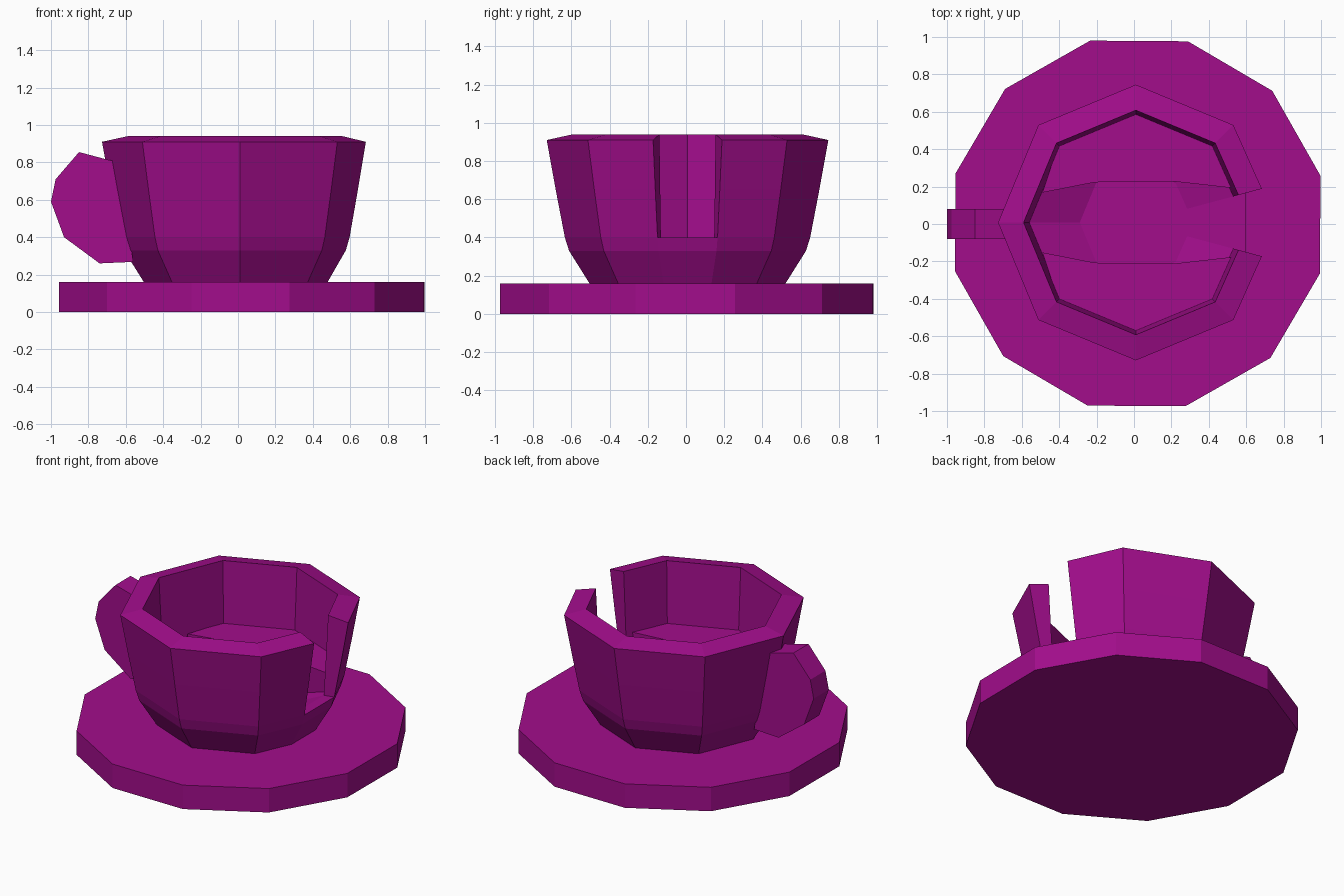
import bpy, bmesh
from math import sin, cos, radians

if "Cube" in bpy.data.objects:
    bpy.data.objects.remove(bpy.data.objects["Cube"])

mat = bpy.data.materials.new("purple")
mat.diffuse_color = (0.36, 0.004, 0.26, 1)
mat.use_nodes = True
mat.node_tree.nodes["Principled BSDF"].inputs["Base Color"].default_value = mat.diffuse_color


def finish(name, bm, loc=(0, 0, 0)):
    bmesh.ops.recalc_face_normals(bm, faces=bm.faces[:])
    me = bpy.data.meshes.new(name)
    bm.to_mesh(me)
    bm.free()
    me.materials.append(mat)
    ob = bpy.data.objects.new(name, me)
    ob.location = loc
    bpy.context.collection.objects.link(ob)
    return ob


def prism(name, points, offset, loc=(0, 0, 0)):
    """Solid made by extruding a flat outline along an offset."""
    bm = bmesh.new()
    face = bm.faces.new([bm.verts.new(p) for p in points])
    out = bmesh.ops.extrude_face_region(bm, geom=[face], use_keep_orig=True)
    moved = [g for g in out["geom"] if isinstance(g, bmesh.types.BMVert)]
    bmesh.ops.translate(bm, verts=moved, vec=offset)
    return finish(name, bm, loc)


# Saucer: twelve-sided slab
saucer_angles = [radians(14.6 + 30 * i) for i in range(12)]
prism("saucer", [(1.01 * cos(a), 1.01 * sin(a), 0) for a in saucer_angles],
      (0, 0, 0.16), (0.02, 0.003, 0))

# Cup: octagonal wall whose right corner is flattened and notched
# Profile runs up the outside, over the rim and down the inside
profile = [(0.51, 0.155), (0.62, 0.33), (0.642, 0.40), (0.69, 0.65), (0.737, 0.91),
           (0.60, 0.94), (0.578, 0.53), (0.57, 0.40), (0.30, 0.30)]
LOW, HIGH = 2, 7      # profile points at the notch bottom, outside and inside
angles = [15, 45, 90, 135, 180, 225, 270, 315, 345]
bm = bmesh.new()
rings = []
for r, z in profile:
    ring = []
    for a in angles:
        k = 0.946 if a in (15, 345) else 1.0
        ring.append(bm.verts.new((r * k * cos(radians(a)), r * k * sin(radians(a)), z)))
    rings.append(ring)
n = len(angles)
for j in range(len(profile) - 1):
    for i in range(n):
        if i == n - 1 and LOW <= j < HIGH:
            continue
        i2 = (i + 1) % n
        bm.faces.new((rings[j][i], rings[j][i2], rings[j + 1][i2], rings[j + 1][i]))
# Notch floor and cheeks, then the base and inner bottom
bm.faces.new((rings[LOW][-1], rings[LOW][0], rings[HIGH][0], rings[HIGH][-1]))
for i in (0, -1):
    bm.faces.new([rings[j][i] for j in range(LOW, HIGH + 1)])
bm.faces.new(rings[0])
bm.faces.new(rings[-1])
finish("cup", bm, (0.01, 0.008, 0))

# Raised floor inside the cup, one half on each side of the channel
half = [(-0.50, 0.16), (-0.22, 0.215), (0.20, 0.22), (0.51, 0.185),
        (0.415, 0.415), (0, 0.585), (-0.415, 0.415)]
for side, s in (("back", 1), ("front", -1)):
    prism("inner_floor_" + side, [(x, y * s, 0.53) for x, y in half],
          (0, 0, -0.22), (0.01, 0.008, 0))

# Handle: solid faceted tab on the left
tab = [(-0.62, 0.80), (-0.70, 0.815), (-0.85, 0.855), (-0.975, 0.71), (-1.0, 0.59),
       (-0.93, 0.40), (-0.74, 0.26), (-0.56, 0.268), (-0.58, 0.40)]
prism("handle", [(x, -0.08, z) for x, z in tab], (0, 0.16, 0))
